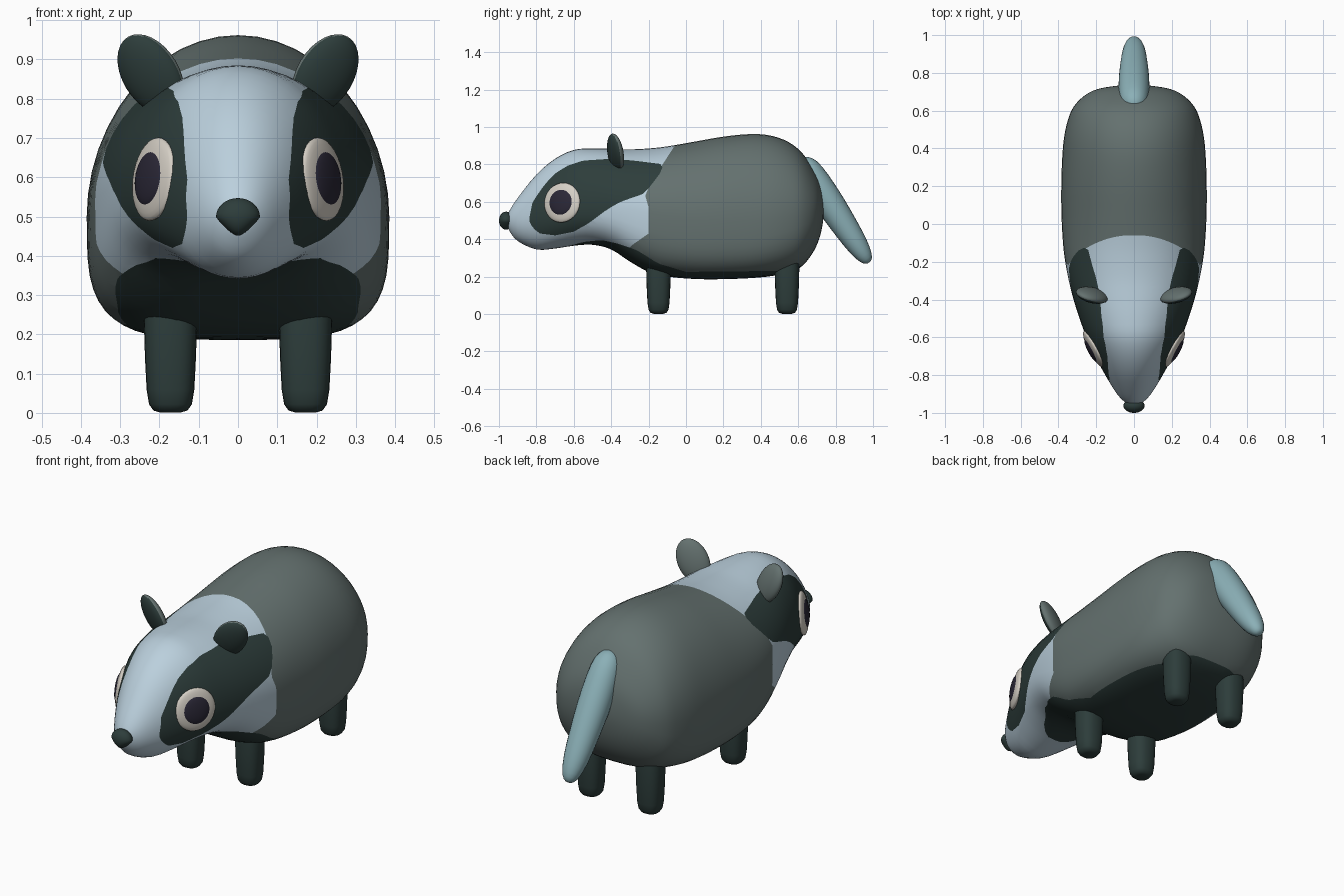
import bpy, bmesh, math
from mathutils import Matrix, Vector

if "Cube" in bpy.data.objects:
    bpy.data.objects.remove(bpy.data.objects["Cube"])


def material(name, rgb):
    m = bpy.data.materials.new(name)
    lin = [(c / 255 / 12.92 if c < 10 else ((c / 255 + 0.055) / 1.055) ** 2.4) for c in rgb]
    m.diffuse_color = (*lin, 1)
    m.use_nodes = True
    m.node_tree.nodes["Principled BSDF"].inputs["Base Color"].default_value = m.diffuse_color
    return m


GREY = material("grey fur", (100, 113, 111))
DARK = material("dark fur", (45, 61, 59))
PALE = material("pale blue fur", (187, 208, 221))
TEAL = material("teal tail", (139, 176, 183))
WHITE = material("eye white", (214, 208, 198))
PUPIL = material("pupil", (42, 39, 54))


def finish(name, bm, mats):
    bmesh.ops.recalc_face_normals(bm, faces=bm.faces)
    me = bpy.data.meshes.new(name)
    bm.to_mesh(me)
    bm.free()
    ob = bpy.data.objects.new(name, me)
    bpy.context.collection.objects.link(ob)
    for m in mats:
        me.materials.append(m)
    bpy.ops.object.select_all(action='DESELECT')
    ob.select_set(True)
    bpy.context.view_layer.objects.active = ob
    bpy.ops.object.shade_smooth_by_angle(angle=math.radians(50))
    return ob


def loft(rings):
    """Skin a list of closed rings and cap both ends."""
    bm = bmesh.new()
    vs = [[bm.verts.new(p) for p in r] for r in rings]
    n = len(vs[0])
    for a, b in zip(vs, vs[1:]):
        for i in range(n):
            j = (i + 1) % n
            bm.faces.new((a[i], a[j], b[j], b[i]))
    bm.faces.new(vs[0])
    bm.faces.new(vs[-1])
    return bm


def spline(rows, steps):
    """Smooth curve through rows of numbers."""
    out = []
    for i in range(len(rows) - 1):
        p = [rows[max(0, min(len(rows) - 1, i + k))] for k in (-1, 0, 1, 2)]
        for s in range(steps):
            t = s / steps
            out.append([0.5 * (2 * b + (c - a) * t + (2 * a - 5 * b + 4 * c - d) * t * t
                               + (3 * b - a - 3 * c + d) * t ** 3) for a, b, c, d in zip(*p)])
    return out + [list(rows[-1])]


def lerp(pts, x):
    if x <= pts[0][0]:
        return pts[0][1]
    for (a, u), (b, v) in zip(pts, pts[1:]):
        if x <= b:
            return u + (v - u) * (x - a) / (b - a)
    return pts[-1][1]


def power(v, n):
    return math.copysign(abs(v) ** (2 / n), v)


def cut(bm, f):
    """Cut the mesh along the line where f is zero."""
    line = []
    for e in list(bm.edges):
        a, b = e.verts
        fa, fb = f(a.co), f(b.co)
        if fa * fb >= 0:
            continue
        lo, hi = 0.0, 1.0
        for _ in range(20):
            mid = (lo + hi) / 2
            if f(a.co.lerp(b.co, mid)) * fa > 0:
                lo = mid
            else:
                hi = mid
        if 0.02 < lo < 0.98:
            line.append(bmesh.utils.edge_split(e, a, lo)[1])
        else:
            line.append(a if lo < 0.5 else b)
    bmesh.ops.connect_verts(bm, verts=list(set(line)))


# body and head: y, half width, bottom, widest height, top, underside squareness
STATIONS = [
    (-0.958, 0.012, 0.480, 0.50, 0.515, 2), (-0.945, 0.045, 0.445, 0.50, 0.55, 2),
    (-0.90, 0.09, 0.39, 0.50, 0.62, 2), (-0.80, 0.152, 0.345, 0.52, 0.745, 2.1),
    (-0.70, 0.205, 0.35, 0.54, 0.83, 2.2), (-0.60, 0.252, 0.365, 0.56, 0.877, 2.3),
    (-0.50, 0.288, 0.37, 0.57, 0.885, 2.5), (-0.40, 0.32, 0.345, 0.57, 0.883, 2.8),
    (-0.30, 0.345, 0.28, 0.56, 0.88, 3.1), (-0.20, 0.364, 0.225, 0.54, 0.885, 3.3),
    (-0.10, 0.376, 0.2, 0.52, 0.896, 3.5), (0.05, 0.384, 0.187, 0.50, 0.922, 3.6),
    (0.20, 0.385, 0.186, 0.50, 0.948, 3.6), (0.35, 0.38, 0.192, 0.50, 0.962, 3.5),
    (0.46, 0.37, 0.203, 0.51, 0.952, 3.3), (0.55, 0.35, 0.222, 0.52, 0.918, 3),
    (0.62, 0.32, 0.255, 0.53, 0.862, 2.7), (0.68, 0.262, 0.33, 0.54, 0.775, 2.4),
    (0.715, 0.19, 0.41, 0.55, 0.70, 2.2), (0.732, 0.09, 0.49, 0.55, 0.62, 2),
    (0.736, 0.02, 0.54, 0.555, 0.57, 2)]
SIDES = 48
rings = []
for y, w, zb, zc, zt, n in spline(STATIONS, 3):
    ring = []
    for i in range(SIDES):
        t = 2 * math.pi * i / SIDES
        c, s = math.cos(t), math.sin(t)
        k, h = (2, zt - zc) if s >= 0 else (n, zc - zb)
        ring.append((w * power(c, k), y, zc + h * power(s, k)))
    rings.append(ring)
body = loft(rings)

# fur markings: mask stripe, dark underside, pale head
UPPER = [(-.84, .50), (-.82, .60), (-.75, .70), (-.70, .75), (-.64, .79), (-.55, .82),
         (-.40, .83), (-.28, .82), (-.12, .80)]
LOWER = [(-.84, .50), (-.82, .46), (-.78, .43), (-.70, .42), (-.60, .44), (-.52, .485),
         (-.42, .56), (-.35, .60), (-.22, .645), (-.14, .75), (-.12, .80)]
BELLY = [(-.66, .30), (-.62, .365), (-.55, .385), (-.45, .395), (-.36, .375), (-.26, .34),
         (-.15, .27), (0, .225), (.5, .23), (.62, .26)]
COLLAR = [(.36, -.30), (.43, -.20), (.57, -.20), (.64, -.22), (.80, -.125), (.90, -.06)]


def mask(p):
    return min(lerp(UPPER, p.y) - p.z, p.z - lerp(LOWER, p.y))


def underside(p):
    return lerp(BELLY, p.y) - p.z


def head(p):
    return lerp(COLLAR, p.z) - p.y


for rule in (mask, underside, head):
    cut(body, rule)
for f in body.faces:
    p = f.calc_center_median()
    if underside(p) > 0 or mask(p) > 0:
        f.material_index = 1
    elif head(p) > 0:
        f.material_index = 2
finish("body", body, [GREY, DARK, PALE])

# tail: straight tapered tube, distance along axis and radius
axis = Vector((0, 0.55, -0.835)).normalized()
across = Vector((0, 0.835, 0.55)).normalized()
TAIL = [(0, .012), (.015, .04), (.06, .066), (.15, .077), (.30, .077), (.45, .068),
        (.55, .058), (.62, .043), (.655, .025), (.665, .008)]
rings = []
for d, r in spline(TAIL, 2):
    mid = Vector((0, 0.612, 0.83)) + axis * d
    rings.append([mid + Vector((r * 1.04 * math.cos(t), 0, 0)) + across * r * math.sin(t)
                  for t in (2 * math.pi * i / 24 for i in range(24))])
finish("tail", loft(rings), [TEAL])


def ball(matrix):
    bm = bmesh.new()
    bmesh.ops.create_uvsphere(bm, u_segments=32, v_segments=16, radius=1)
    bmesh.ops.transform(bm, matrix=matrix, verts=bm.verts)
    return bm


def rot(deg, ax):
    return Matrix.Rotation(math.radians(deg), 4, ax)


# nose: ball narrowed towards the bottom
nose = ball(Matrix.Diagonal((0.056, 0.038, 0.048, 1)))
for v in nose.verts:
    if v.co.z < 0:
        v.co.x *= 1 + v.co.z * 11
    v.co += Vector((0, -0.962, 0.499))
finish("nose", nose, [DARK])

# legs: rounded posts, height and radius
LEG = [(.001, .025), (.006, .042), (.022, .053), (.06, .059), (.14, .063), (.24, .066), (.31, .06)]
for side, s in (("left", -1), ("right", 1)):
    for end, y in (("front", -0.147), ("rear", 0.54)):
        rings = []
        for z, r in LEG:
            rings.append([(s * 0.172 + 1.03 * r * power(math.cos(t), 2.5), y + r * power(math.sin(t), 2.5), z)
                          for t in (2 * math.pi * i / 24 for i in range(24))])
        finish(f"{end}_{side}_leg", loft(rings), [DARK])

    # ear: flattened ball with a dark front
    flip = Matrix.Diagonal((s, 1, 1, 1))
    ear = ball(Matrix.Diagonal((0.078, 0.034, 0.112, 1)))
    for f in ear.faces:
        f.material_index = int(f.calc_center_median().y < -0.006)
    place = flip @ Matrix.Translation((0.222, -0.377, 0.862)) @ rot(21, 'Z') @ rot(15, 'X') @ rot(28, 'Y')
    bmesh.ops.transform(ear, matrix=place, verts=ear.verts)
    finish(f"{side}_ear", ear, [GREY, DARK])

    # eye: pale disc with a dark pupil, facing sideways and forward
    place = flip @ Matrix.Translation((0.214, -0.662, 0.595)) @ rot(-28, 'Z') @ rot(-7, 'Y') @ rot(90, 'Y')
    finish(f"{side}_eye", ball(place @ Matrix.Diagonal((0.107, 0.107, 0.024, 1))), [WHITE])
    lift = Matrix.Translation((0, 0, 0.013))
    finish(f"{side}_pupil", ball(place @ lift @ Matrix.Diagonal((0.071, 0.071, 0.018, 1))), [PUPIL])
